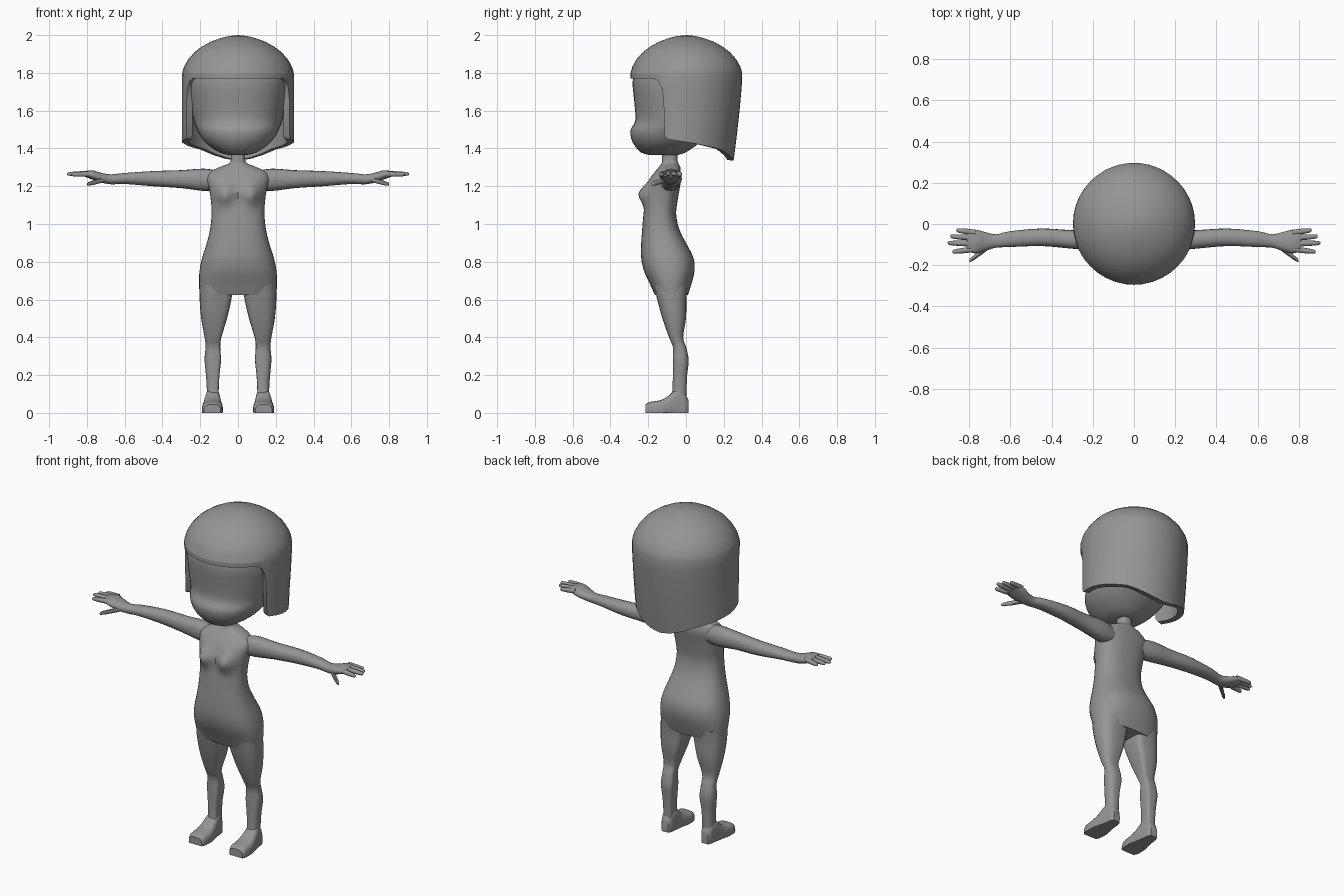
import bpy, math
from mathutils import Vector

if "Cube" in bpy.data.objects:
    bpy.data.objects.remove(bpy.data.objects["Cube"])

grey = bpy.data.materials.new("plain_grey")
grey.diffuse_color = (0.3, 0.3, 0.3, 1)
grey.use_nodes = True
grey.node_tree.nodes["Principled BSDF"].inputs["Base Color"].default_value = grey.diffuse_color


def finish(ob, angle=40, mirror=False):
    """Assign the material, optionally mirror across x, and smooth."""
    ob.data.materials.append(grey)
    bpy.context.view_layer.objects.active = ob
    ob.select_set(True)
    if mirror:
        ob.modifiers.new("mirror", 'MIRROR').use_clip = False
    for m in list(ob.modifiers):
        bpy.ops.object.modifier_apply(modifier=m.name)
    bpy.ops.object.shade_smooth_by_angle(angle=math.radians(angle))
    ob.select_set(False)


def new_object(name, verts, faces):
    me = bpy.data.meshes.new(name)
    me.from_pydata(verts, [], faces)
    ob = bpy.data.objects.new(name, me)
    bpy.context.collection.objects.link(ob)
    return ob


def spline(rows, steps):
    """Smoothly interpolate rows of numbers (Catmull-Rom)."""
    out = []
    for i in range(len(rows) - 1):
        p = [rows[max(i - 1, 0)], rows[i], rows[i + 1], rows[min(i + 2, len(rows) - 1)]]
        for s in range(steps):
            t = s / steps
            out.append([0.5 * (2 * b + (c - a) * t + (2 * a - 5 * b + 4 * c - d) * t * t
                               + (3 * b - a - 3 * c + d) * t ** 3) for a, b, c, d in zip(*p)])
    return out + [list(rows[-1])]


def loft(name, rows, axis='z', n=24, power=2.2, inner=None, steps=3,
         shape=None, mirror=False, angle=40):
    """Skin superellipse rings; a row is (position, u0, u1, v0, v1)."""
    verts, faces = [], []
    rings = spline(rows, steps)
    for t, u0, u1, v0, v1 in rings:
        for k in range(n):
            a = 2 * math.pi * k / n
            c, s = math.cos(a), math.sin(a)
            p = inner if inner and c < 0 else power
            u = (u0 + u1) / 2 + (u1 - u0) / 2 * math.copysign(abs(c) ** (2 / p), c)
            v = (v0 + v1) / 2 + (v1 - v0) / 2 * math.copysign(abs(s) ** (2 / p), s)
            co = {'x': (t, u, v), 'y': (u, t, v), 'z': (u, v, t)}[axis]
            verts.append(shape(*co) if shape else co)
    for r in range(len(rings) - 1):
        for k in range(n):
            a, b = r * n + k, r * n + (k + 1) % n
            f = (a, b, b + n, a + n)
            faces.append(f[::-1] if axis == 'y' else f)
    first, last = list(range(n)), list(range(len(verts) - n, len(verts)))
    faces += [first, last[::-1]] if axis == 'y' else [first[::-1], last]
    ob = new_object(name, verts, faces)
    finish(ob, angle, mirror)
    return ob


def sym(rows):
    """(z, half width, y0, y1) -> full row."""
    return [(z, -w, w, a, b) for z, w, a, b in rows]


# Torso and neck, with the chest pushed forward on both sides
def chest(x, y, z):
    if y < -0.1:
        y -= 0.05 * math.exp(-((abs(x) - 0.07) / 0.045) ** 2 - ((z - 1.155) / 0.055) ** 2)
    return x, y, z


loft("torso", sym([
    (.625, .203, -.165, .01), (.68, .206, -.19, .028), (.75, .204, -.222, .045),
    (.82, .19, -.237, .04), (.9, .165, -.237, .0), (.97, .148, -.232, -.035),
    (1.05, .14, -.225, -.052), (1.12, .143, -.212, -.045), (1.18, .152, -.208, -.035),
    (1.24, .165, -.19, -.025), (1.275, .15, -.165, -.03), (1.3, .1, -.145, -.03),
    (1.32, .05, -.13, -.04), (1.34, .038, -.128, -.045), (1.4, .038, -.125, -.045)]),
    n=40, power=2.4, shape=chest)

# Legs with a flattened inner side
loft("legs", [
    (.04, .1, .168, -.085, .0), (.12, .102, .165, -.072, .003), (.2, .098, .17, -.07, .006),
    (.28, .09, .177, -.07, .014), (.35, .094, .172, -.07, .0), (.4, .088, .177, -.09, -.015),
    (.5, .058, .195, -.125, .0), (.6, .035, .203, -.152, .002), (.68, .025, .2, -.17, .01)],
    power=2.3, inner=4.5, mirror=True)

# Feet with flat soles
loft("feet", [
    (-.215, .092, .18, -.03, .045), (-.19, .082, .19, -.03, .058), (-.14, .08, .19, -.03, .066),
    (-.1, .086, .184, -.03, .085), (-.06, .092, .176, -.03, .12), (-.03, .096, .17, -.03, .13),
    (-.005, .1, .166, -.03, .1), (.012, .112, .155, -.02, .07)],
    axis='y', power=3, mirror=True, shape=lambda x, y, z: (x, y, max(z, 0)))

# Arms ending in palms
loft("arms", [
    (.1, -.14, -.04, 1.18, 1.28), (.18, -.13, -.03, 1.175, 1.293), (.3, -.12, -.03, 1.19, 1.285),
    (.45, -.107, -.022, 1.2, 1.28), (.6, -.112, -.035, 1.212, 1.27),
    (.67, -.115, -.05, 1.21, 1.263), (.72, -.13, -.04, 1.218, 1.27),
    (.77, -.143, -.028, 1.235, 1.284), (.81, -.13, -.035, 1.25, 1.28)],
    axis='x', n=20, mirror=True)

# Fingers: root x, y, z and tip x, y, z
for name, a, b in [
        ("little_fingers", (.77, -.042, 1.268), (.862, -.03, 1.262)),
        ("ring_fingers", (.77, -.068, 1.268), (.892, -.06, 1.265)),
        ("middle_fingers", (.77, -.096, 1.268), (.905, -.092, 1.265)),
        ("index_fingers", (.77, -.122, 1.265), (.882, -.135, 1.262)),
        ("thumbs", (.7, -.105, 1.237), (.8, -.18, 1.21))]:
    rows = []
    for t, r in [(0, .014), (.5, .0135), (.85, .011), (.97, .008), (1, .003)]:
        p = Vector(a).lerp(Vector(b), t)
        rows.append((p.x, p.y - r, p.y + r, p.z - r, p.z + r))
    loft(name, rows, axis='x', n=10, steps=2, mirror=True)

# Head
loft("head", sym([
    (1.366, .05, -.2, -.04), (1.38, .1, -.24, .0), (1.42, .16, -.275, .06),
    (1.46, .195, -.292, .11), (1.5, .216, -.293, .16), (1.55, .235, -.268, .2),
    (1.65, .255, -.274, .235), (1.78, .262, -.28, .24), (1.87, .2, -.21, .19),
    (1.92, .11, -.11, .1)]), n=40)

# Hair: domed cap whose lower edge depends on the angle from the front
EDGE = [(0, 1.77), (54, 1.77), (60, 1.755), (64, 1.72), (66, 1.66), (67, 1.47), (70, 1.45),
        (100, 1.425), (115, 1.41), (132, 1.395), (150, 1.365), (165, 1.345), (180, 1.335)]
CAP = [(1.995, .05), (1.985, .09), (1.965, .145), (1.94, .19), (1.91, .23), (1.87, .265),
       (1.83, .287), (1.8, .295)]
SKIRT = 8
half = [0, 9, 18, 27, 36, 45, 54, 60, 64, 66, 67, 70, 80, 90, 100, 108, 115, 124, 132, 141, 150,
        158, 165, 173, 180]
angles = half + [360 - a for a in half[-2:0:-1]]


def edge_height(deg):
    d = min(deg, 360 - deg)
    for (a, za), (b, zb) in zip(EDGE, EDGE[1:]):
        if d <= b:
            return za + (zb - za) * (d - a) / (b - a)


verts, faces = [(0, .005, 2.0)], []
levels = len(CAP) + SKIRT
for deg in angles:
    t = math.radians(deg)
    low = edge_height(deg)
    column = list(CAP)
    for k in range(1, SKIRT + 1):
        z = 1.8 + (low - 1.8) * k / SKIRT
        column.append((z, .297 - .045 * max(0, -math.cos(t)) * ((1.8 - z) / .45) ** 1.3))
    verts += [(r * math.sin(t), .002 - r * math.cos(t), z) for z, r in column]
for i in range(len(angles)):
    a, b = 1 + i * levels, 1 + (i + 1) % len(angles) * levels
    faces.append((0, a, b))
    faces += [(a + k, a + k + 1, b + k + 1, b + k) for k in range(levels - 1)]
hair = new_object("hair", verts, faces)
shell = hair.modifiers.new("thickness", 'SOLIDIFY')
shell.thickness, shell.offset = .035, -1
finish(hair, 45)
